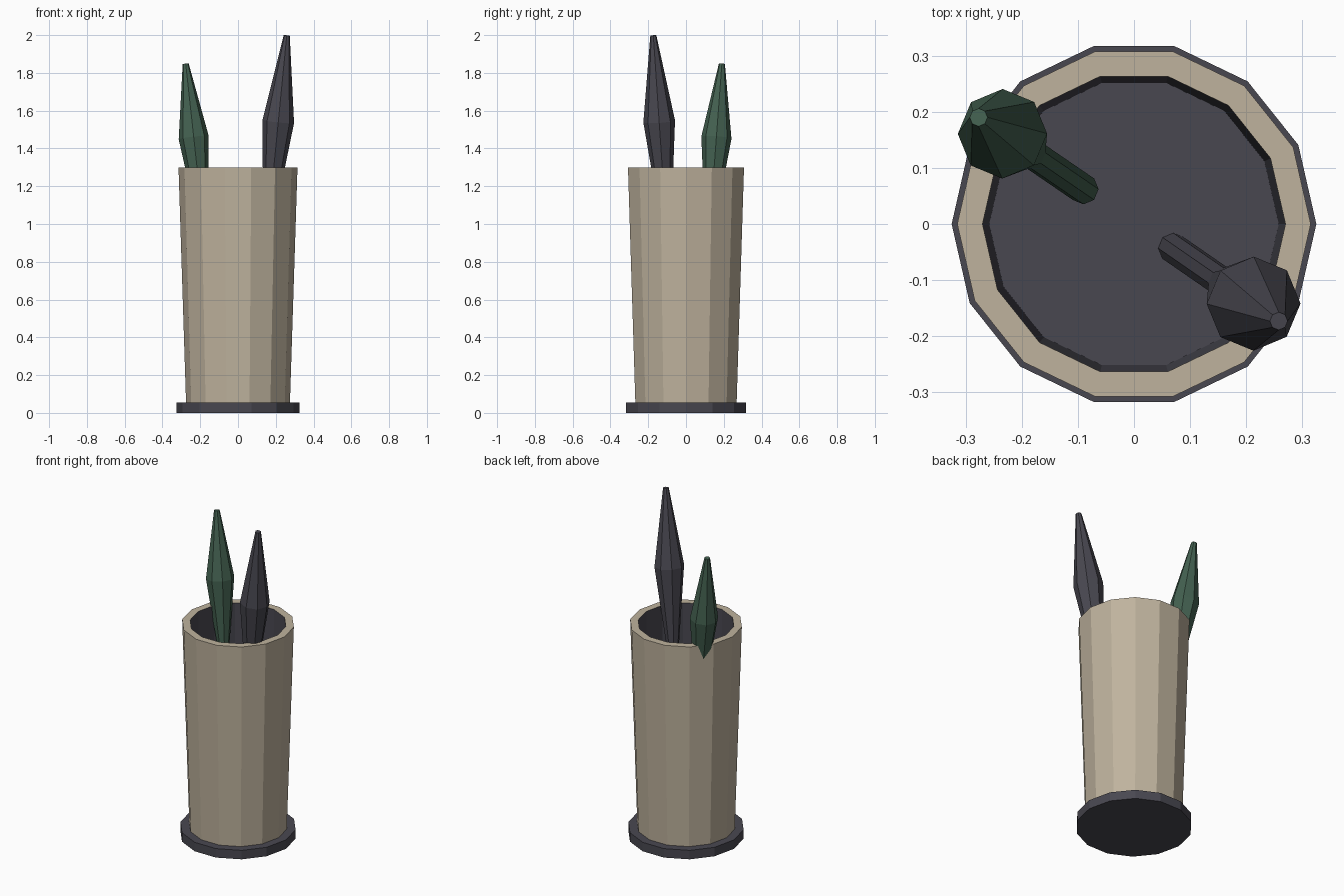
import bpy, bmesh, math
from mathutils import Vector

if "Cube" in bpy.data.objects:
    bpy.data.objects.remove(bpy.data.objects["Cube"])


def material(name, rgb):
    m = bpy.data.materials.new(name)
    m.diffuse_color = (*rgb, 1)
    m.use_nodes = True
    m.node_tree.nodes["Principled BSDF"].inputs["Base Color"].default_value = m.diffuse_color
    return m


tan = material("tan", (0.52, 0.45, 0.34))
charcoal = material("charcoal", (0.066, 0.064, 0.081))
green = material("dark_green", (0.056, 0.118, 0.08))


def lathe(name, profile, sides, mats, bands=None):
    """Revolve (radius, z) points; both ends are closed with flat caps."""
    bm = bmesh.new()
    rings = [[bm.verts.new((r * math.cos(2 * math.pi * i / sides),
                            r * math.sin(2 * math.pi * i / sides), z))
              for i in range(sides)] for r, z in profile]
    bands = bands or [0] * (len(profile) + 1)
    for k in range(len(rings) - 1):
        for i in range(sides):
            j = (i + 1) % sides
            f = bm.faces.new((rings[k][i], rings[k][j], rings[k + 1][j], rings[k + 1][i]))
            f.material_index = bands[k]
    bm.faces.new(rings[0][::-1]).material_index = bands[-2]
    bm.faces.new(rings[-1]).material_index = bands[-1]
    mesh = bpy.data.meshes.new(name)
    bm.to_mesh(mesh)
    bm.free()
    for m in mats:
        mesh.materials.append(m)
    obj = bpy.data.objects.new(name, mesh)
    bpy.context.collection.objects.link(obj)
    return obj


def umbrella(name, mat, foot, tip, belly_z, belly_r):
    """Furled umbrella: thin shaft, swelling canopy, tapered point, leaning from foot to tip."""
    foot, tip = Vector(foot), Vector(tip)
    axis = tip - foot
    length = axis.length
    at = lambda z: (z - foot.z) / axis.z * length
    obj = lathe(name, [(0.027, 0), (0.027, at(1.0)), (belly_r, at(belly_z)),
                       (0.016, length)], 8, [mat])
    obj.rotation_mode = 'QUATERNION'
    obj.rotation_quaternion = Vector((0, 0, 1)).rotation_difference(axis)
    obj.location = foot


# base plate
lathe("base_plate", [(0.325, 0), (0.325, 0.055)], 14, [charcoal])

# tapered stand: tan outside and rim, dark inner wall and floor
lathe("stand_body", [(0.275, 0.055), (0.315, 1.3), (0.27, 1.3), (0.258, 0.09)],
      14, [tan, charcoal], [0, 0, 1, 0, 1])

# two furled umbrellas leaning outwards
umbrella("dark_umbrella", charcoal, (0.07, -0.043, 0.09), (0.258, -0.173, 1.998), 1.543, 0.084)
umbrella("green_umbrella", green, (-0.09, 0.062, 0.13), (-0.277, 0.19, 1.848), 1.457, 0.08)
